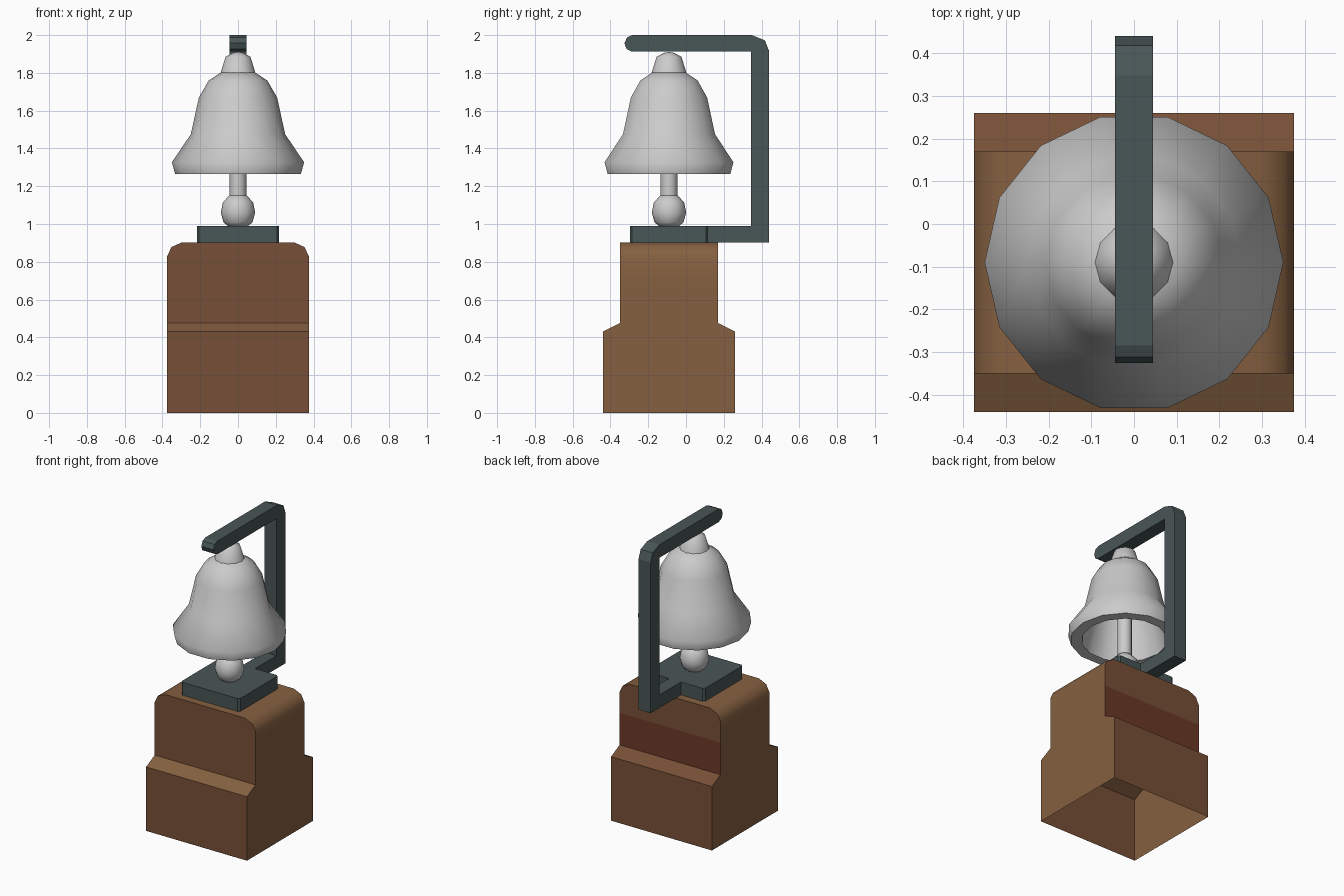
import bpy, bmesh
from math import radians, sin, cos, pi

if "Cube" in bpy.data.objects:
    bpy.data.objects.remove(bpy.data.objects["Cube"])

CY = -0.09  # bell axis position in y


def material(name, rgb):
    m = bpy.data.materials.new(name)
    m.diffuse_color = (*rgb, 1)
    m.use_nodes = True
    m.node_tree.nodes["Principled BSDF"].inputs["Base Color"].default_value = m.diffuse_color
    return m


tan = material("wood_tan", (0.235, 0.117, 0.051))
brown = material("wood_brown", (0.185, 0.080, 0.038))
red = material("wood_red", (0.150, 0.040, 0.020))
iron = material("iron", (0.066, 0.092, 0.092))


def finish(name, bm, mats=(), smooth=None):
    bmesh.ops.recalc_face_normals(bm, faces=bm.faces)
    me = bpy.data.meshes.new(name)
    bm.to_mesh(me)
    bm.free()
    ob = bpy.data.objects.new(name, me)
    bpy.context.collection.objects.link(ob)
    for m in mats:
        me.materials.append(m)
    if smooth:
        bpy.ops.object.select_all(action='DESELECT')
        ob.select_set(True)
        bpy.context.view_layer.objects.active = ob
        bpy.ops.object.shade_smooth_by_angle(angle=radians(smooth))
    return ob


def lathe(name, profile, sides):
    """Revolve (radius, z) points about the bell axis; radius 0 makes a pole."""
    bm = bmesh.new()
    rings = []
    for r, z in profile:
        n = sides if r > 0 else 1
        rings.append([bm.verts.new((r * cos(2 * pi * i / sides),
                                    CY + r * sin(2 * pi * i / sides), z)) for i in range(n)])
    for a, b in zip(rings, rings[1:]):
        for i in range(sides):
            j = (i + 1) % sides
            quad = [a[i % len(a)], a[j % len(a)], b[j % len(b)], b[i % len(b)]]
            bm.faces.new(list(dict.fromkeys(quad)))
    return finish(name, bm, smooth=55)


def prism(name, outline, offset, mat):
    """Extrude a flat outline of 3D points by an offset."""
    bm = bmesh.new()
    f = bm.faces.new([bm.verts.new(p) for p in outline])
    ext = bmesh.ops.extrude_face_region(bm, geom=[f], use_keep_orig=True)
    verts = [v for v in ext["geom"] if isinstance(v, bmesh.types.BMVert)]
    bmesh.ops.translate(bm, verts=verts, vec=offset)
    return finish(name, bm, [mat])


# Wooden base: stacked sections (z, half width, front y, back y), open below
sections = [(0, .375, -.44, .26), (.43, .375, -.44, .26), (.475, .375, -.35, .17),
            (.69, .375, -.35, .17), (.83, .375, -.35, .17),
            (.878, .352, -.35, .17), (.903, .297, -.35, .17)]
bm = bmesh.new()
rings = [[bm.verts.new(p) for p in ((-h, y0, z), (h, y0, z), (h, y1, z), (-h, y1, z))]
         for z, h, y0, y1 in sections]
for k, (a, b) in enumerate(zip(rings, rings[1:])):
    for i in range(4):
        j = (i + 1) % 4
        f = bm.faces.new((a[i], a[j], b[j], b[i]))
        if i == 2:                      # back, with a red band
            f.material_index = 2 if k == 2 else 1
        elif i == 0 and k != 1:         # front
            f.material_index = 1
bm.faces.new(rings[-1])
finish("wooden_base", bm, [tan, brown, red], smooth=50)

# Iron plate with clipped corners
s, c = 0.218, 0.012
plate = []
for sx, sy in ((1, 1), (-1, 1), (-1, -1), (1, -1)):
    pts = [(sx * s, sy * (s - c)), (sx * (s - c), sy * s)]
    plate += pts if sx * sy > 0 else pts[::-1]
prism("iron_plate", [(x, CY + y * .95, .90) for x, y in plate], (0, 0, .09), iron)

# Hooked iron bracket, profile in (y, z)
hook = [(.10, .903), (.44, .903), (.44, 1.915), (.418, 1.972), (.348, 2.0),
        (-.285, 2.0), (-.312, 1.988), (-.326, 1.957), (-.315, 1.927), (-.285, 1.912),
        (.345, 1.912), (.345, .99), (.10, .99)]
prism("iron_bracket", [(-.045, y, z) for y, z in hook], (.09, 0, 0), iron)

# Bell shell: outside then inside
lathe("bell", [(0, 1.81), (.09, 1.803), (.155, 1.76), (.207, 1.67), (.25, 1.475),
               (.35, 1.327), (.333, 1.265), (.265, 1.265), (.215, 1.45),
               (.17, 1.65), (.12, 1.73), (0, 1.77)], 14)

# Knob on top of the bell
lathe("bell_crown", [(.092, 1.80), (.066, 1.885), (.03, 1.905), (0, 1.912)], 12)

# Clapper rod and ball
lathe("clapper_rod", [(.045, 1.12), (.045, 1.77)], 12)
lathe("clapper_ball", [(0, .985), (.05, .985), (.077, 1.01), (.091, 1.06),
                       (.08, 1.115), (.045, 1.152), (0, 1.16)], 12)
